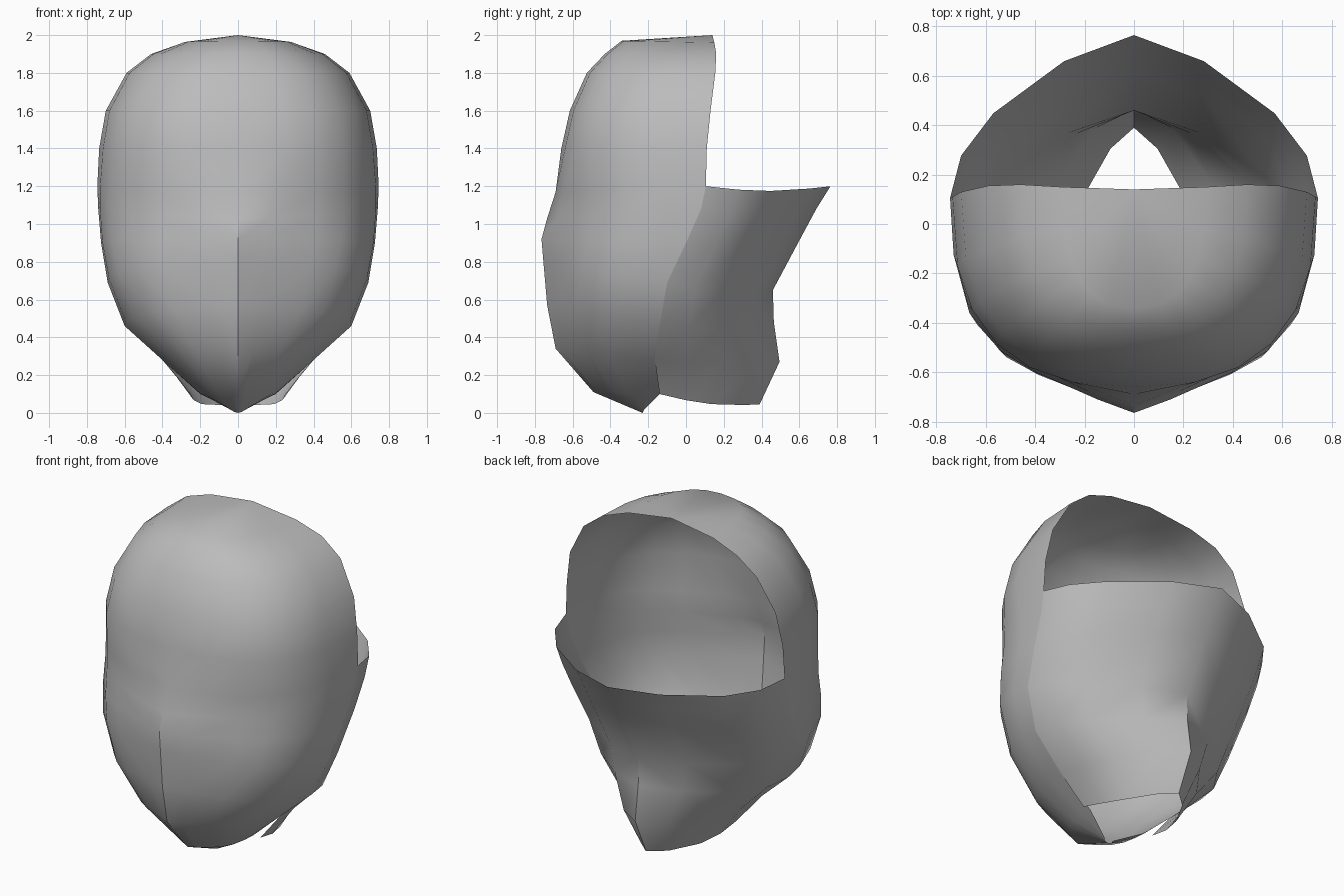
import bpy
import bmesh
from math import sin, cos, pi, radians

cube = bpy.data.objects.get("Cube")
if cube:
    bpy.data.objects.remove(cube)

grey = bpy.data.materials.new("plain_grey")
grey.use_nodes = True
colour = (0.5, 0.5, 0.5, 1)
grey.diffuse_color = colour
grey.node_tree.nodes["Principled BSDF"].inputs["Base Color"].default_value = colour


def shell(name, rows):
    """Skin half rows from the bottom up, then mirror them across x."""
    bm = bmesh.new()
    grid = [[bm.verts.new(p) for p in row] for row in rows]
    for low, high in zip(grid, grid[1:]):
        for j in range(len(low) - 1):
            bm.faces.new((low[j], low[j + 1], high[j + 1], high[j]))
    bmesh.ops.remove_doubles(bm, verts=bm.verts, dist=0.001)
    mesh = bpy.data.meshes.new(name)
    bm.to_mesh(mesh)
    bm.free()
    mesh.materials.append(grey)
    ob = bpy.data.objects.new(name, mesh)
    bpy.context.collection.objects.link(ob)
    bpy.ops.object.select_all(action='DESELECT')
    ob.select_set(True)
    bpy.context.view_layer.objects.active = ob
    mirror = ob.modifiers.new("mirror", 'MIRROR')
    mirror.use_clip = True
    bpy.ops.object.modifier_apply(modifier=mirror.name)
    bpy.ops.object.shade_smooth_by_angle(angle=radians(35))
    return ob


# Face rows: centre z, centre y, then the x, y, z of the side edge
face = [
    (0.00, -0.23, 0.03, -0.22, 0.02),
    (0.11, -0.49, 0.20, -0.14, 0.10),
    (0.34, -0.69, 0.40, -0.165, 0.28),
    (0.57, -0.735, 0.60, -0.14, 0.46),
    (0.80, -0.755, 0.69, -0.10, 0.69),
    (0.92, -0.765, 0.725, 0.00, 0.90),
    (1.03, -0.735, 0.74, 0.08, 1.08),
    (1.17, -0.69, 0.745, 0.105, 1.20),
    (1.40, -0.66, 0.735, 0.11, 1.40),
    (1.60, -0.615, 0.70, 0.13, 1.60),
    (1.80, -0.525, 0.59, 0.155, 1.80),
    (1.90, -0.43, 0.46, 0.16, 1.90),
    (1.97, -0.34, 0.29, 0.15, 1.96),
    (2.00, 0.14, 0.00, 0.14, 2.00),
]
# Wedge section for the lower face, rounded box section for the forehead
wedge = [(0, 1), (.2, .93), (.56, .78), (.75, .67), (.92, .47), (.99, .2), (1, 0)]
steps = len(wedge) - 1
rounded = [(sin(pi / 2 * k / steps) ** 0.8, max(0, cos(pi / 2 * k / steps)) ** 0.75)
           for k in range(steps + 1)]

rows = []
for zc, yc, xe, ye, ze in face:
    blend = min(1, max(0, (zc - 0.95) / 0.4))
    row = []
    for (wx, wy), (rx, ry) in zip(wedge, rounded):
        fx = wx + (rx - wx) * blend
        fy = wy + (ry - wy) * blend
        row.append((xe * fx, ye + (yc - ye) * fy, ze + (zc - ze) * fy))
    rows.append(row)
shell("face_shell", rows)

# Neck rows start on the jaw edge and end at the back centre (y, z)
back = [(0.39, 0.045), (0.495, 0.27), (0.465, 0.48), (0.46, 0.65),
        (0.62, 0.95), (0.69, 1.08), (0.765, 1.20)]
section = [(1, 0), (.94, .26), (.765, .52), (.38, .84), (0, 1)]
rows = []
for (zc, yc, xe, ye, ze), (yb, zb) in zip(face[1:8], back):
    bottom = zb < 0.1
    row = []
    for fx, fy in section:
        if bottom:
            xe = 0.25
        dip = 0.025 * sin(pi * fy)
        row.append((xe * fx, ye + (yb - ye) * fy, ze + (zb - ze) * fy - dip))
    rows.append(row)
shell("neck_shell", rows)
